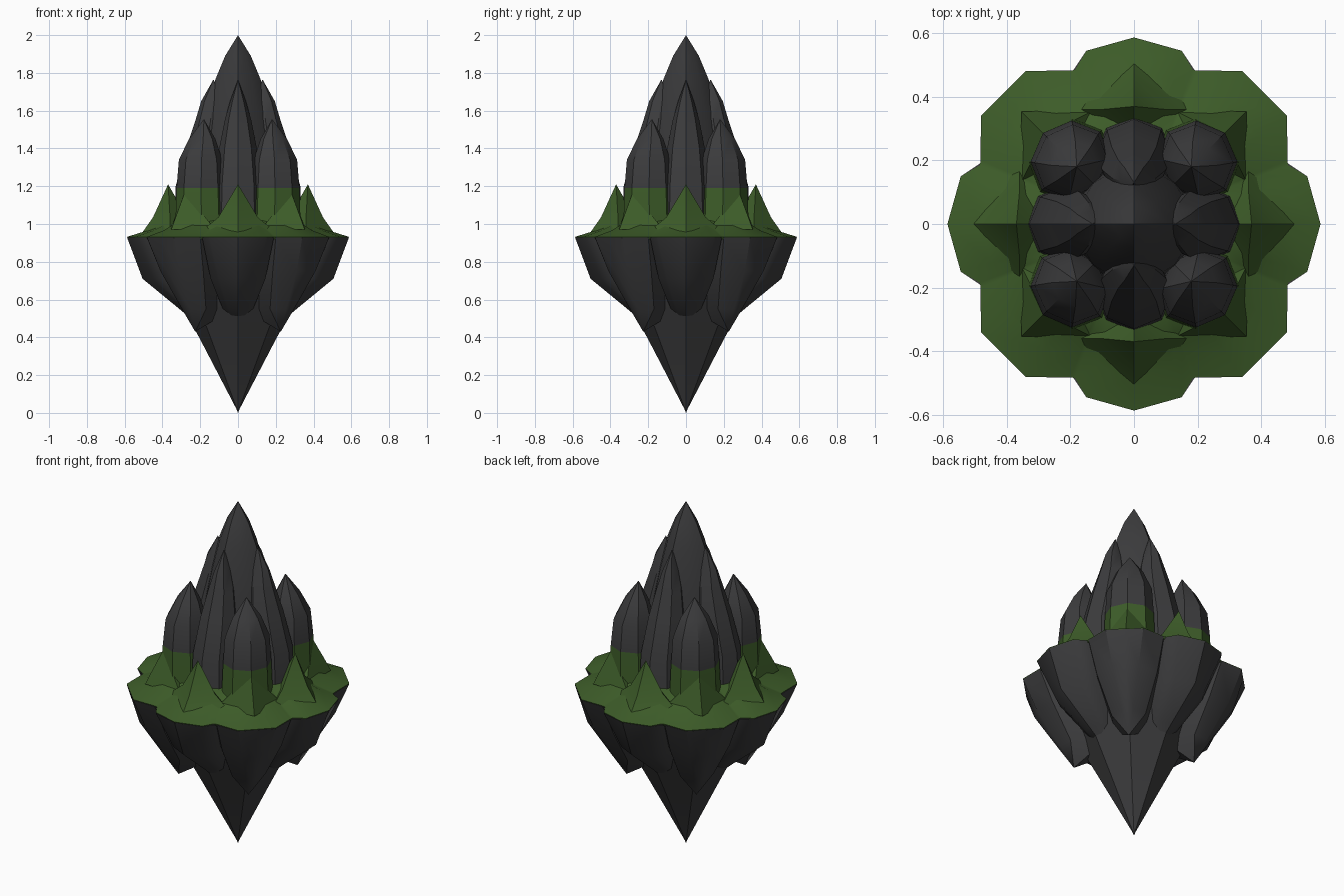
import bpy, bmesh, math
from mathutils import Matrix

if "Cube" in bpy.data.objects:
    bpy.data.objects.remove(bpy.data.objects["Cube"])


def material(name, rgb):
    m = bpy.data.materials.new(name)
    m.diffuse_color = (*rgb, 1)
    m.use_nodes = True
    m.node_tree.nodes["Principled BSDF"].inputs["Base Color"].default_value = m.diffuse_color
    return m


ROCK = material("dark rock", (0.045, 0.045, 0.047))
GRASS = material("grass green", (0.047, 0.108, 0.022))


def oval(u, du, dv, n=8):
    """Ring around a centre u out along the local axis."""
    return [(u + du * math.cos(2 * math.pi * i / n), dv * math.sin(2 * math.pi * i / n))
            for i in range(n)]


def mirrored(half):
    """Close a half outline across v = 0 (first point lies on the axis)."""
    return half + [(u, -v) for u, v in reversed(half[1:])]


def loft(name, rings, angle=0, mat=ROCK, grass_below=None, sharp=35):
    """Skin (z, outline) rings; a ring of one repeated point becomes an apex."""
    bm = bmesh.new()
    rows = [[bm.verts.new((u, v, z)) for u, v in pts] for z, pts in rings]
    n = len(rows[0])
    for a, b in zip(rows, rows[1:]):
        for i in range(n):
            j = (i + 1) % n
            bm.faces.new((a[i], a[j], b[j], b[i]))
    bm.faces.new(rows[0])
    bm.faces.new(rows[-1])
    bmesh.ops.remove_doubles(bm, verts=bm.verts, dist=0.0005)
    bmesh.ops.recalc_face_normals(bm, faces=bm.faces)
    bm.transform(Matrix.Rotation(math.radians(angle), 4, 'Z'))
    me = bpy.data.meshes.new(name)
    me.materials.append(mat)
    if grass_below:
        me.materials.append(GRASS)
        for f in bm.faces:
            if f.calc_center_median().z < grass_below:
                f.material_index = 1
    bm.to_mesh(me)
    bm.free()
    ob = bpy.data.objects.new(name, me)
    bpy.context.collection.objects.link(ob)
    bpy.ops.object.select_all(action='DESELECT')
    ob.select_set(True)
    bpy.context.view_layer.objects.active = ob
    bpy.ops.object.shade_smooth_by_angle(angle=math.radians(sharp))


def point(u, n=8):
    return [(u, 0)] * n


# Central hanging spike and central summit
loft("hanging_spike", [(0.93, oval(0, .45, .45)), (.70, oval(0, .36, .36)),
                       (.55, oval(0, .285, .285)), (.36, oval(0, .185, .185)),
                       (.02, oval(0, .008, .008)), (0, point(0))])


def ridged(r, k=.86):
    return [(r * (k if i % 2 else 1) * math.cos(i * math.pi / 4),
             r * (k if i % 2 else 1) * math.sin(i * math.pi / 4)) for i in range(8)]


loft("summit", [(.95, ridged(.25)), (1.4, ridged(.21)), (1.6, ridged(.165)),
                (1.77, ridged(.118)), (1.89, ridged(.068)), (2.0, point(0))])

# Grassy plateau with a lobed outline
quarter = [(.587, 0), (.545, .15), (.485, .185), (.482, .2), (.482, .34),
           (.34, .482), (.2, .482), (.185, .485), (.15, .545)]
outline = []
for q in range(4):
    c, s = round(math.cos(q * math.pi / 2)), round(math.sin(q * math.pi / 2))
    outline += [(c * x - s * y, s * x + c * y) for x, y in quarter]


def scaled(k):
    return [(x * k, y * k) for x, y in outline]


loft("grass_plateau", [(.92, scaled(.99)), (.932, scaled(1)), (.965, scaled(.82)),
                       (1.0, scaled(.70)), (1.04, scaled(.56))], mat=GRASS)

for k in range(4):
    a = k * 90
    # Side rock lobes under the rim
    loft("side_rock_lobe", [
        (.928, mirrored([(.587, 0), (.545, .15), (.485, .19), (.1, .19)])),
        (.71, mirrored([(.505, 0), (.455, .1), (.39, .145), (.1, .145)])),
        (.55, mirrored([(.31, 0), (.285, .05), (.25, .08), (.1, .08)])),
        (.44, point(.18, 7))], a)
    # Corner rock lobes with a pointed, overhanging tip
    loft("corner_rock_lobe", [
        (.928, mirrored([(.581, 0), (.581, .1), (.483, .2), (.1, .2)])),
        (.75, mirrored([(.53, 0), (.51, .07), (.42, .16), (.1, .16)])),
        (.55, mirrored([(.40, 0), (.39, .03), (.33, .09), (.13, .09)])),
        (.43, point(.32, 7))], a + 45)
    # Tall side peaks
    loft("side_peak", [
        (.95, oval(.22, .12, .125)), (1.2, oval(.21, .12, .12)),
        (1.4, oval(.17, .105, .1)), (1.55, oval(.145, .08, .07)),
        (1.65, oval(.135, .06, .042)), (1.765, point(.13))], a)
    # Corner peaks, grassy at the foot
    loft("corner_peak", [
        (.95, oval(.28, .13, .14)), (1.19, oval(.28, .125, .13)),
        (1.34, oval(.28, .11, .12)), (1.45, oval(.268, .065, .075)),
        (1.555, point(.255))], a + 45, grass_below=1.15)
    # Grass mounds: concave four-sided spikes
    loft("side_grass_spike", [
        (.95, oval(.36, .15, .21, 4)), (1.035, oval(.36, .09, .105, 4)),
        (1.21, point(.37, 4))], a, GRASS)
    loft("corner_grass_spike", [
        (.97, oval(.34, .16, .17, 4)), (1.04, oval(.36, .105, .11, 4)),
        (1.165, point(.40, 4))], a + 45, GRASS)
